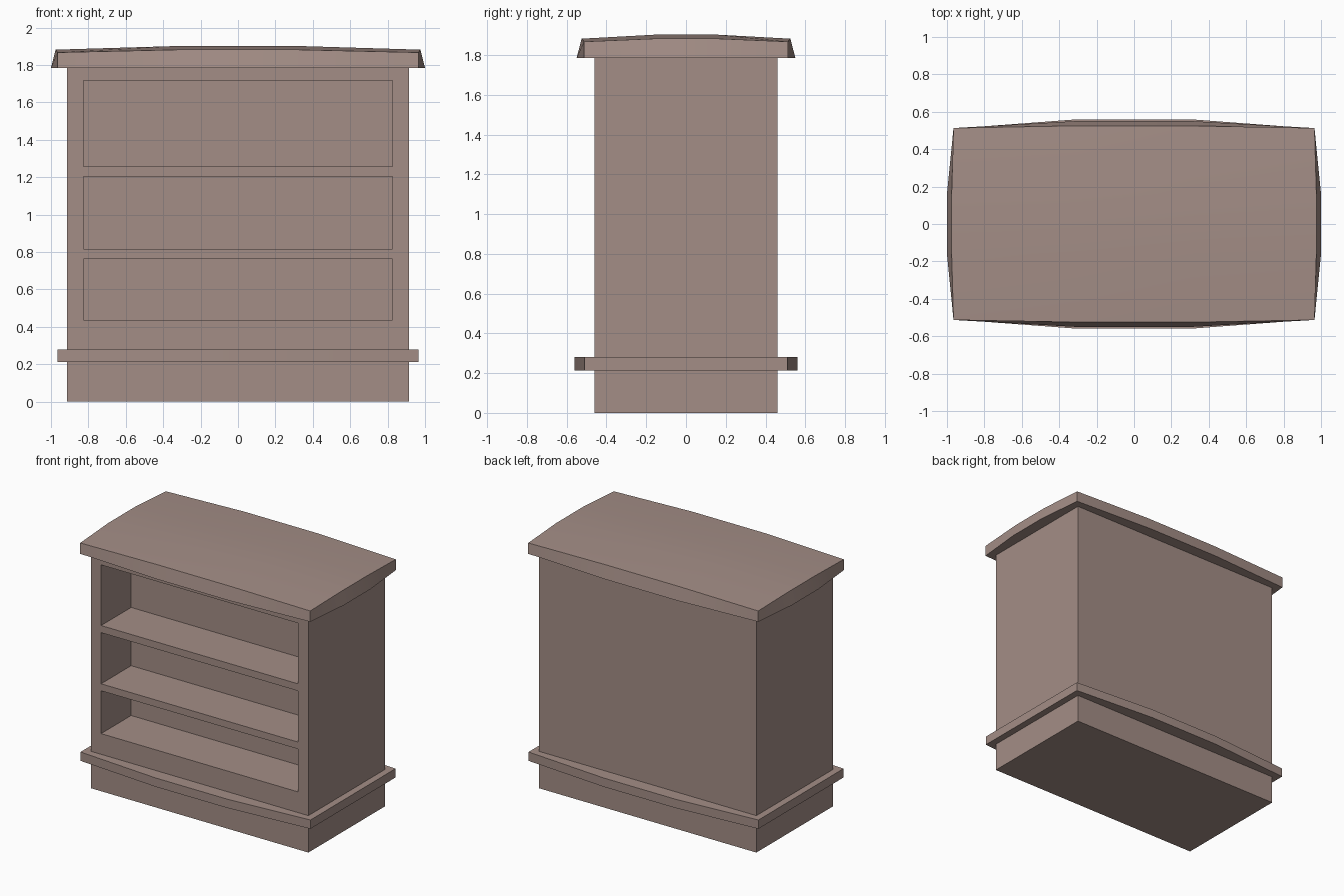
import bpy, bmesh

if "Cube" in bpy.data.objects:
    bpy.data.objects.remove(bpy.data.objects["Cube"])

wood = bpy.data.materials.new("dusty brown wood")
wood.diffuse_color = (0.37, 0.27, 0.24, 1)
wood.use_nodes = True
wood.node_tree.nodes["Principled BSDF"].inputs["Base Color"].default_value = wood.diffuse_color


def finish(name, bm, smooth=False):
    bmesh.ops.recalc_face_normals(bm, faces=bm.faces[:])
    mesh = bpy.data.meshes.new(name)
    bm.to_mesh(mesh)
    bm.free()
    mesh.materials.append(wood)
    ob = bpy.data.objects.new(name, mesh)
    bpy.context.collection.objects.link(ob)
    if smooth:
        bpy.ops.object.select_all(action='DESELECT')
        bpy.context.view_layer.objects.active = ob
        ob.select_set(True)
        bpy.ops.object.shade_smooth_by_angle(angle=0.5)
    return ob


# Cabinet body with three open compartments sunk into the front
HX, HY, HZ = 0.913, 0.46, 1.80
CELL_X = 0.827
CELLS = [(0.437, 0.762), (0.815, 1.203), (1.257, 1.717)]
bm = bmesh.new()
bmesh.ops.create_cube(bm, size=1)
for v in bm.verts:
    v.co = (v.co.x * 2 * HX, v.co.y * 2 * HY, (v.co.z + 0.5) * HZ)


def slice_at(co, no):
    bmesh.ops.bisect_plane(bm, geom=bm.verts[:] + bm.edges[:] + bm.faces[:],
                           plane_co=co, plane_no=no)


for x in (-CELL_X, CELL_X):
    slice_at((x, 0, 0), (1, 0, 0))
for cell in CELLS:
    for z in cell:
        slice_at((0, 0, z), (0, 0, 1))


def in_cell(f):
    c = f.calc_center_median()
    return (f.normal.y < -0.9 and abs(c.x) < CELL_X
            and any(lo < c.z < hi for lo, hi in CELLS))


bm.normal_update()
sunk = bmesh.ops.extrude_discrete_faces(bm, faces=[f for f in bm.faces if in_cell(f)])["faces"]
bmesh.ops.translate(bm, vec=(0, 0.36, 0), verts=list({v for f in sunk for v in f.verts}))
finish("cabinet_body", bm)

# Base moulding, gently bowed at front and back
bm = bmesh.new()
half = [(-0.965, -0.51), (-0.30, -0.56), (0.30, -0.56), (0.965, -0.51)]
outline = half + [(-x, -y) for x, y in half]
base = bm.faces.new([bm.verts.new((x, y, 0.213)) for x, y in outline])
ext = bmesh.ops.extrude_face_region(bm, geom=[base], use_keep_orig=True)["geom"]
bmesh.ops.translate(bm, vec=(0, 0, 0.067),
                    verts=[g for g in ext if isinstance(g, bmesh.types.BMVert)])
finish("base_moulding", bm, True)

# Crowned top slab: 4 x 4 grid above and below, edges flare at mid-side
bm = bmesh.new()


def slab_grid(mid_x, mid_y, heights):
    rows = []
    for j, sy in enumerate((-1, -1, 1, 1)):
        row = []
        for i, sx in enumerate((-1, -1, 1, 1)):
            edge_x, edge_y = i in (0, 3), j in (0, 3)
            x = (0.965 if edge_y else mid_x) if edge_x else 0.31
            y = (0.513 if edge_x else mid_y) if edge_y else 0.16
            row.append(bm.verts.new((sx * x, sy * y, heights[edge_x + edge_y])))
        rows.append(row)
    for j in range(3):
        for i in range(3):
            bm.faces.new((rows[j][i], rows[j][i + 1], rows[j + 1][i + 1], rows[j + 1][i]))
    return (rows[0] + [rows[1][3], rows[2][3]] + rows[3][::-1] + [rows[2][0], rows[1][0]])


lower = slab_grid(1.0, 0.55, (1.785, 1.785, 1.785))
upper = slab_grid(0.975, 0.525, (1.902, 1.882, 1.867))
for k in range(len(lower)):
    n = (k + 1) % len(lower)
    bm.faces.new((lower[k], lower[n], upper[n], upper[k]))
finish("top_slab", bm, True)
